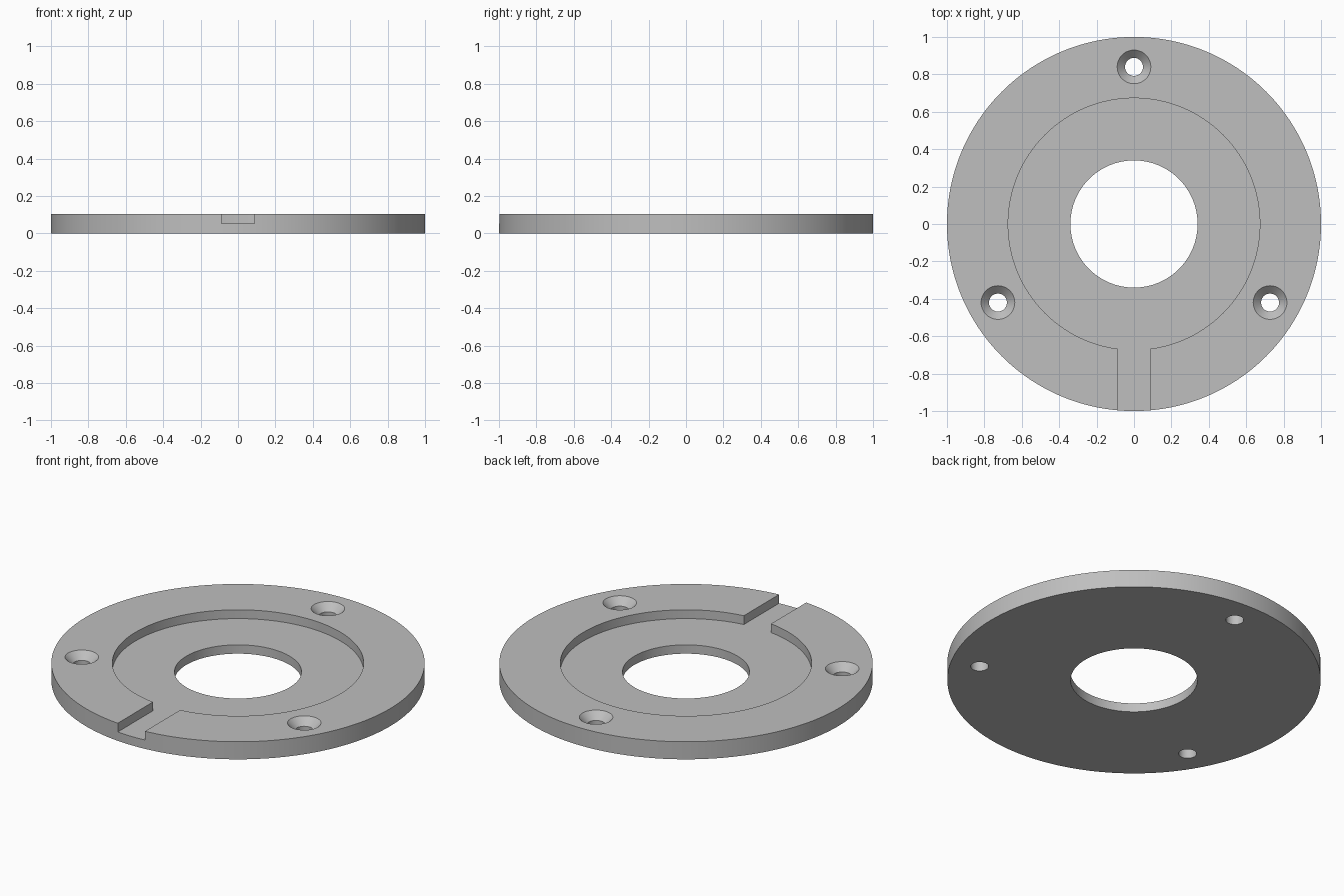
import bpy
from math import cos, sin, radians

cube = bpy.data.objects.get("Cube")
if cube:
    bpy.data.objects.remove(cube, do_unlink=True)

THICK = 0.104      # plate thickness
FLOOR = 0.052      # height of the recess and slot floors
OVER = 0.2         # how high the cutters reach

grey = bpy.data.materials.new("plain grey")
grey.use_nodes = True
colour = (0.52, 0.52, 0.52, 1)
grey.diffuse_color = colour
grey.node_tree.nodes["Principled BSDF"].inputs["Base Color"].default_value = colour


def cylinder(name, r_bottom, r_top, z0, z1, x=0, y=0, sides=128):
    bpy.ops.mesh.primitive_cone_add(vertices=sides, radius1=r_bottom, radius2=r_top,
                                    depth=z1 - z0, location=(x, y, (z0 + z1) / 2))
    obj = bpy.context.object
    obj.name = name
    return obj


def cut(target, cutter):
    mod = target.modifiers.new("cut", 'BOOLEAN')
    mod.operation = 'DIFFERENCE'
    mod.solver = 'EXACT'
    mod.object = cutter
    bpy.context.view_layer.objects.active = target
    bpy.ops.object.modifier_apply(modifier=mod.name)
    bpy.data.objects.remove(cutter, do_unlink=True)


# Round plate
plate = cylinder("mounting_plate", 1, 1, 0, THICK, sides=192)
plate.data.materials.append(grey)

# Shallow round recess and the central through hole
cut(plate, cylinder("recess_cutter", 0.673, 0.673, FLOOR, OVER))
cut(plate, cylinder("bore_cutter", 0.34, 0.34, -OVER, OVER))

# Slot from the recess out through the front rim
bpy.ops.mesh.primitive_cube_add(size=1, location=(0, -0.85, (FLOOR + OVER) / 2))
slot = bpy.context.object
slot.name = "slot_cutter"
slot.scale = (0.178, 0.5, OVER - FLOOR)
cut(plate, slot)

# Three countersunk screw holes
R_HOLE, R_SINK, SINK = 0.048, 0.09, 0.042
for angle in (90, 210, 330):
    x, y = 0.84 * cos(radians(angle)), 0.84 * sin(radians(angle))
    cut(plate, cylinder("hole_cutter", R_HOLE, R_HOLE, -OVER, OVER, x, y, 48))
    # The cone runs on past the top face at the same slope
    extra = 0.02
    cut(plate, cylinder("sink_cutter", R_HOLE, R_SINK + extra * (R_SINK - R_HOLE) / SINK,
                        THICK - SINK, THICK + extra, x, y, 48))

# Smooth round walls, crisp edges
bpy.ops.object.select_all(action='DESELECT')
plate.select_set(True)
bpy.context.view_layer.objects.active = plate
bpy.ops.object.transform_apply(location=True, rotation=True, scale=True)
bpy.ops.object.shade_smooth_by_angle(angle=radians(30))
